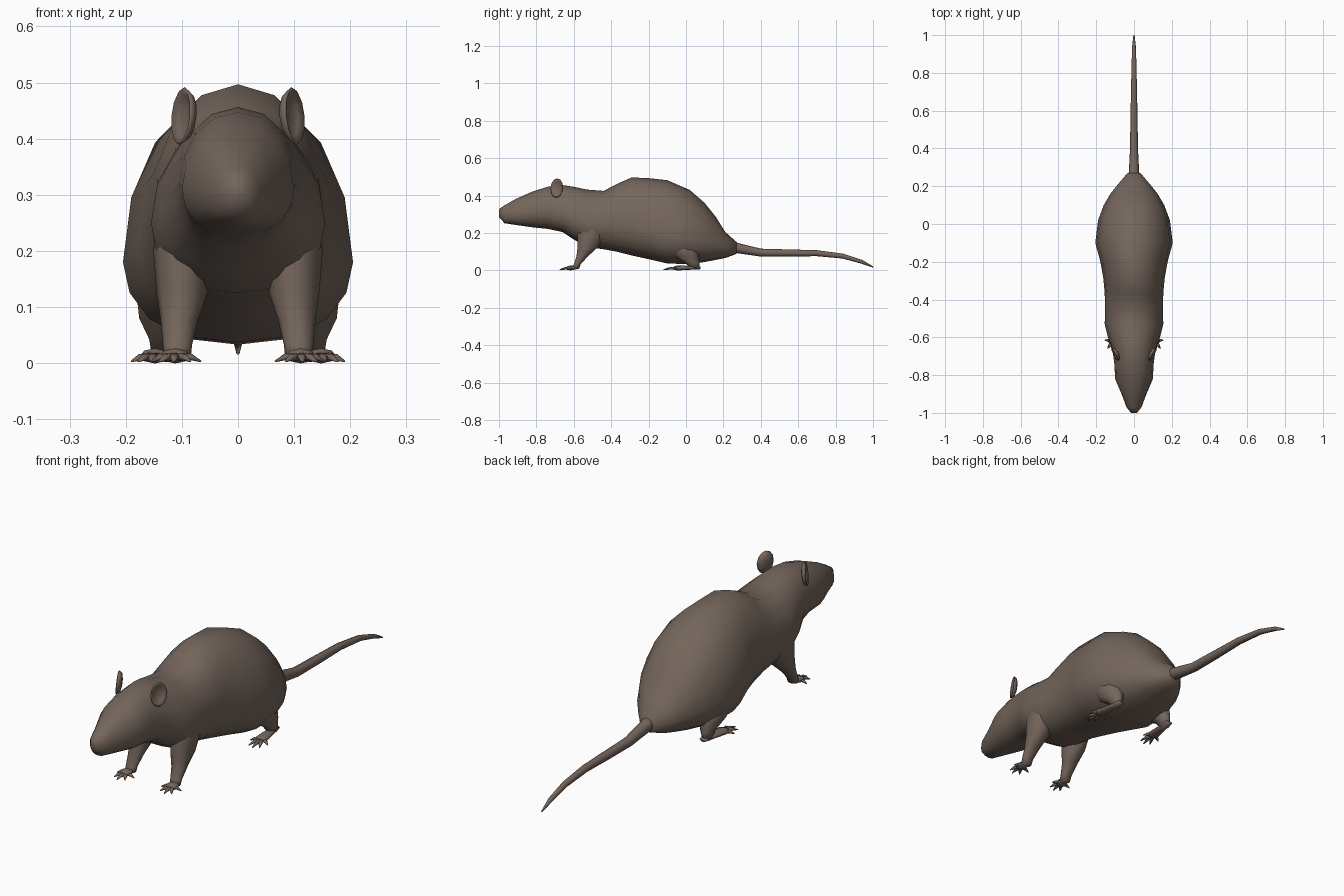
import bpy, bmesh, math
from mathutils import Vector

if "Cube" in bpy.data.objects:
    bpy.data.objects.remove(bpy.data.objects["Cube"], do_unlink=True)

fur = bpy.data.materials.new("grey_brown_fur")
FUR = (0.175, 0.132, 0.106, 1)
fur.diffuse_color = FUR
fur.use_nodes = True
fur.node_tree.nodes["Principled BSDF"].inputs["Base Color"].default_value = FUR


def finish(name, bm, mirror=False):
    bmesh.ops.recalc_face_normals(bm, faces=bm.faces)
    mesh = bpy.data.meshes.new(name)
    bm.to_mesh(mesh)
    bm.free()
    mesh.materials.append(fur)
    mesh.shade_smooth()
    ob = bpy.data.objects.new(name, mesh)
    bpy.context.collection.objects.link(ob)
    if mirror:
        ob.modifiers.new("other_side", 'MIRROR')
    return ob


def skin(bm, rings):
    """Bridge successive rings of points and cap both ends."""
    loops = [[bm.verts.new(p) for p in ring] for ring in rings]
    n = len(loops[0])
    for a, b in zip(loops, loops[1:]):
        for i in range(n):
            j = (i + 1) % n
            bm.faces.new((a[i], a[j], b[j], b[i]))
    bm.faces.new(loops[0])
    bm.faces.new(loops[-1])


def trunk_ring(y, w, low, mid, top, n=16):
    """Upright section, rounder above the widest height, fuller below."""
    pts = []
    for i in range(n):
        a = 2 * math.pi * i / n
        c, s = math.cos(a), math.sin(a)
        power, reach = (0.95, top - mid) if s > 0 else (0.75, mid - low)
        pts.append((w * math.copysign(abs(c) ** power, c), y, mid + reach * s))
    return pts


def level_ring(x, y, z, rx, ry, n=10):
    return [(x + rx * math.cos(2 * math.pi * i / n),
             y + ry * math.sin(2 * math.pi * i / n), z) for i in range(n)]


def tube(bm, path, n=6, flat=1.0):
    """Tapered tube along points given as (x, y, z, radius)."""
    pts = [Vector(p[:3]) for p in path]
    rings = []
    for i, p in enumerate(pts):
        d = (pts[min(i + 1, len(pts) - 1)] - pts[max(i - 1, 0)]).normalized()
        side = d.cross(Vector((0, 0, 1))).normalized()
        up = side.cross(d)
        r = path[i][3]
        rings.append([p + side * r * math.cos(2 * math.pi * k / n)
                      + up * r * flat * math.sin(2 * math.pi * k / n)
                      for k in range(n)])
    skin(bm, rings)


# Head and body: y, half width, underside, widest height, top
sections = [
    (-1.0, 0.016, 0.285, 0.308, 0.328), (-0.97, 0.040, 0.252, 0.30, 0.348),
    (-0.91, 0.062, 0.243, 0.30, 0.382), (-0.82, 0.100, 0.230, 0.31, 0.422),
    (-0.74, 0.104, 0.222, 0.32, 0.447), (-0.66, 0.115, 0.205, 0.30, 0.456),
    (-0.60, 0.138, 0.165, 0.27, 0.447), (-0.53, 0.155, 0.125, 0.25, 0.432),
    (-0.44, 0.154, 0.113, 0.25, 0.425), (-0.37, 0.155, 0.100, 0.25, 0.462),
    (-0.29, 0.162, 0.080, 0.24, 0.497), (-0.20, 0.178, 0.060, 0.21, 0.493),
    (-0.10, 0.205, 0.037, 0.18, 0.482), (0.02, 0.190, 0.033, 0.17, 0.430),
    (0.10, 0.160, 0.045, 0.16, 0.360), (0.16, 0.125, 0.056, 0.15, 0.285),
    (0.21, 0.085, 0.066, 0.13, 0.205), (0.27, 0.034, 0.088, 0.12, 0.152),
]
bm = bmesh.new()
skin(bm, [trunk_ring(*s) for s in sections])
finish("body_and_head", bm)

# Tail
bm = bmesh.new()
tube(bm, [(0, 0.23, 0.130, 0.032), (0, 0.28, 0.118, 0.027),
          (0, 0.40, 0.095, 0.021), (0, 0.55, 0.093, 0.019),
          (0, 0.70, 0.092, 0.016), (0, 0.84, 0.076, 0.013),
          (0, 0.94, 0.046, 0.010), (0, 1.0, 0.018, 0.003)], n=8)
finish("tail", bm)

# Front legs
bm = bmesh.new()
skin(bm, [level_ring(*r) for r in (
    (0.095, -0.50, 0.29, 0.045, 0.070), (0.099, -0.505, 0.20, 0.052, 0.078),
    (0.100, -0.525, 0.125, 0.045, 0.058), (0.105, -0.555, 0.075, 0.033, 0.032),
    (0.108, -0.582, 0.032, 0.026, 0.019), (0.108, -0.590, 0.010, 0.024, 0.020))])
finish("front_leg", bm, True)

# Hind legs, mostly tucked under the hips
bm = bmesh.new()
skin(bm, [level_ring(*r) for r in (
    (0.125, -0.03, 0.16, 0.060, 0.085), (0.128, 0.0, 0.08, 0.048, 0.070),
    (0.132, 0.035, 0.042, 0.026, 0.040), (0.135, 0.045, 0.008, 0.018, 0.025))])
finish("hind_leg", bm, True)


def foot(name, heel, palm, tips):
    """Flat sole with five splayed, pointed toes."""
    bm = bmesh.new()
    h, p = Vector(heel), Vector(palm)
    tube(bm, [(*h, 0.016), (*h.lerp(p, 0.5), 0.021), (*p, 0.027),
              (*(p + (p - h).normalized() * 0.018), 0.018)], n=8, flat=0.5)
    for x, y in tips:
        tip = Vector((x, y, 0.003))
        root = p.lerp(tip, 0.15)
        knuckle = p.lerp(tip, 0.62) + Vector((0, 0, 0.004))
        tube(bm, [(*root, 0.010), (*knuckle, 0.008), (*tip, 0.002)], flat=0.8)
    finish(name, bm, True)


foot("front_foot", (0.108, -0.575, 0.016), (0.112, -0.618, 0.013),
     [(0.066, -0.625), (0.085, -0.662), (0.115, -0.675),
      (0.140, -0.660), (0.155, -0.615)])
foot("hind_foot", (0.133, 0.075, 0.014), (0.148, -0.045, 0.013),
     [(0.105, -0.065), (0.128, -0.108), (0.155, -0.122),
      (0.178, -0.105), (0.190, -0.065)])

# Ears: cupped ovals, open outward and forward
bm = bmesh.new()
centre = Vector((0.098, -0.690, 0.440))
normal = Vector((0.88, -0.46, 0.10)).normalized()
across = Vector((0, 0, 1)).cross(normal).normalized()
upward = normal.cross(across)


def ear_ring(size, depth, n=12):
    return [centre + across * 0.038 * size * math.cos(2 * math.pi * i / n)
            + upward * 0.052 * size * math.sin(2 * math.pi * i / n)
            + normal * depth for i in range(n)]


skin(bm, [ear_ring(0.35, -0.016), ear_ring(0.8, -0.011), ear_ring(1.0, 0.002),
          ear_ring(0.92, 0.005), ear_ring(0.7, -0.004), ear_ring(0.3, -0.009)])
finish("ear", bm, True)
